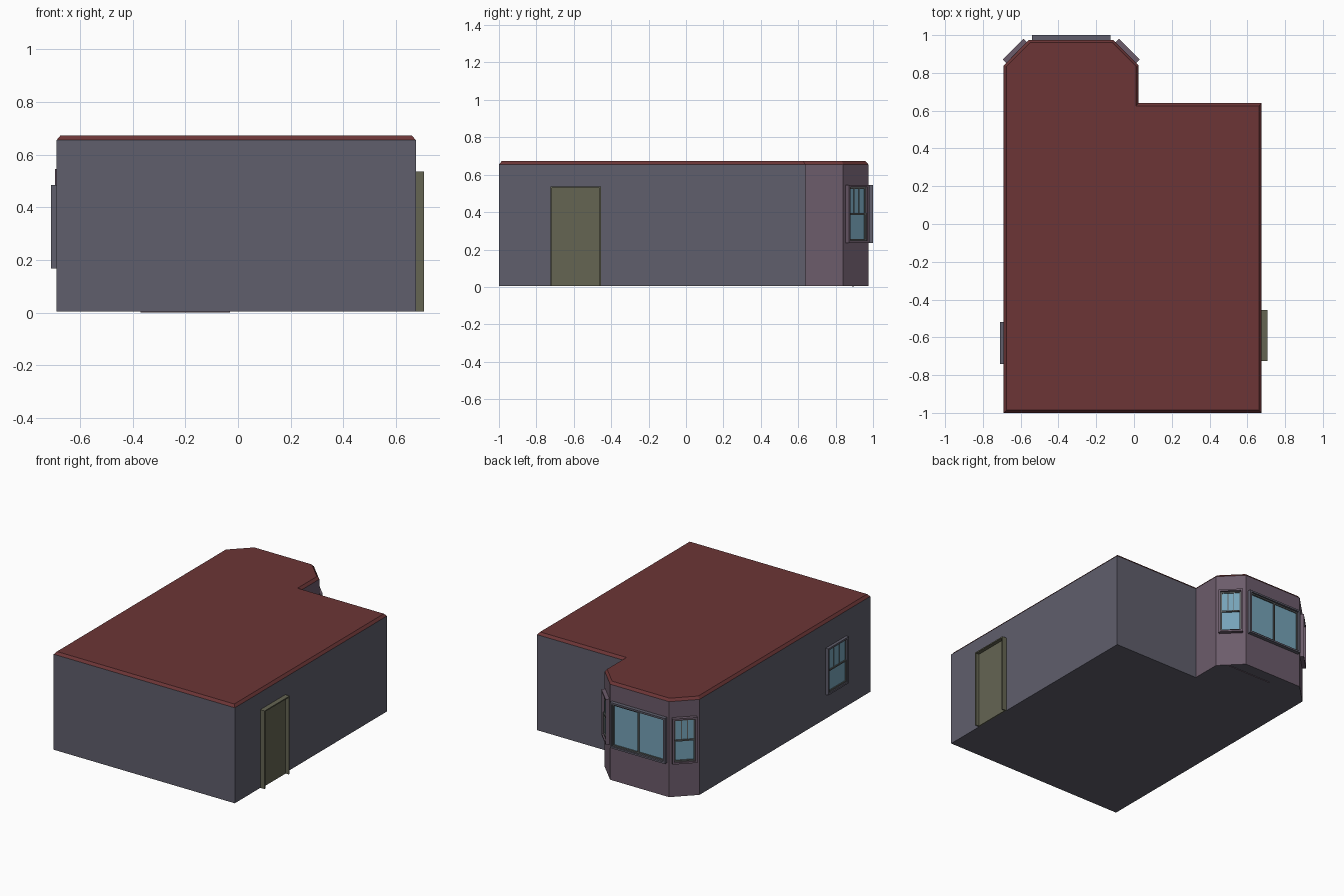
import bpy, bmesh
from math import radians, sqrt
from mathutils import Matrix, Vector

if "Cube" in bpy.data.objects:
    bpy.data.objects.remove(bpy.data.objects["Cube"])


def material(name, rgb):
    m = bpy.data.materials.new(name)
    m.diffuse_color = (*rgb, 1)
    m.use_nodes = True
    m.node_tree.nodes["Principled BSDF"].inputs["Base Color"].default_value = m.diffuse_color
    return m


WALL = material("blue_grey_wall", (0.115, 0.113, 0.150))
BAY = material("mauve_wall", (0.150, 0.106, 0.146))
ROOF = material("red_roof", (0.150, 0.036, 0.037))
DOOR = material("olive", (0.130, 0.130, 0.086))
SASH = material("sash_grey", (0.105, 0.115, 0.115))
GLASS = material("glass", (0.180, 0.365, 0.480))


def finish(bm, name, *mats):
    me = bpy.data.meshes.new(name)
    bmesh.ops.recalc_face_normals(bm, faces=bm.faces)
    bm.to_mesh(me)
    bm.free()
    ob = bpy.data.objects.new(name, me)
    for m in mats:
        me.materials.append(m)
    bpy.context.collection.objects.link(ob)
    return ob


def prism(name, pts, z0, z1, mats, alt_sides=(), inset=0):
    """Extrude a footprint; alt_sides get the second material, inset shrinks the top."""
    bm = bmesh.new()
    low = [bm.verts.new((x, y, z0)) for x, y in pts]
    n, top = len(pts), []
    for i in range(n):
        p, a, b = Vector(pts[i]), Vector(pts[i - 1]), Vector(pts[(i + 1) % n])
        d1, d2 = (p - a).normalized(), (b - p).normalized()
        n1, n2 = Vector((-d1.y, d1.x)), Vector((-d2.y, d2.x))
        q = p + (n1 + n2) * inset / (1 + n1.dot(n2))
        top.append(bm.verts.new((q.x, q.y, z1)))
    bm.faces.new(low[::-1])
    bm.faces.new(top)
    for i in range(n):
        j = (i + 1) % n
        f = bm.faces.new((low[i], low[j], top[j], top[i]))
        f.material_index = int(i in alt_sides)
    return finish(bm, name, *mats)


def boxes(name, items, mat, place):
    """Boxes given as (u0, u1, out0, out1, z0, z1) in wall space: +y points outward."""
    bm = bmesh.new()
    for u0, u1, d0, d1, z0, z1 in items:
        m = Matrix.Translation(((u0 + u1) / 2, (d0 + d1) / 2, (z0 + z1) / 2))
        s = Matrix.Diagonal((u1 - u0, d1 - d0, z1 - z0, 1))
        bmesh.ops.create_cube(bm, size=1, matrix=m @ s)
    ob = finish(bm, name, mat)
    ob.matrix_world = place
    return ob


def ring(u0, u1, d0, d1, z0, z1, t, bottom=True):
    """Rectangular frame of bar width t."""
    b = z0 + t if bottom else z0
    out = [(u0, u0 + t, d0, d1, z0, z1), (u1 - t, u1, d0, d1, z0, z1),
           (u0 + t, u1 - t, d0, d1, z1 - t, z1)]
    if bottom:
        out.append((u0 + t, u1 - t, d0, d1, z0, b))
    return out


def window(name, x, y, turn, w, z0, z1, depth, mat, sliding=False):
    place = Matrix.Translation((x, y, 0)) @ Matrix.Rotation(radians(turn), 4, 'Z')
    t, s, h = 0.012, 0.009, w / 2
    boxes(name + "_frame", ring(-h, h, -0.005, depth, z0, z1, t), mat, place)
    a, b, c, d = -h + t, h - t, z0 + t, z1 - t
    mid = (c + d) / 2
    if sliding:      # two panes side by side
        bars = (ring(a, s / 2, 0, depth * .45, c, d, s)
                + ring(-s / 2, b, 0, depth * .6, c, d, s))
    else:            # upper sash with glazing bars over a plain lower sash
        bars = (ring(a, b, 0, depth * .6, c, mid + s / 2, s)
                + ring(a, b, 0, depth * .45, mid - s / 2, d, s))
        for k in (1, 2):
            u = a + s + (b - a - 2 * s) * k / 3
            bars.append((u - .002, u + .002, 0, depth * .3, mid, d - s))
    boxes(name + "_sashes", bars, SASH, place)
    boxes(name + "_glass", [(a, b, -0.003, depth * .22, c, d)], GLASS, place)


# House body with the chamfered bay at the back
plan = [(-0.69, -1), (0.676, -1), (0.676, 0.64), (0.025, 0.64), (0.025, 0.84),
        (-0.11, 0.975), (-0.555, 0.975), (-0.69, 0.84)]
prism("house_walls", plan, 0.004, 0.655, (WALL, BAY), alt_sides=(3, 4, 5, 6))
prism("roof", plan, 0.655, 0.672, (ROOF,), inset=0.014)
boxes("bay_footing", [(-0.37, -0.03, 0.89, 0.895, 0, 0.005)], BAY, Matrix())

# Bay windows: wide one at the back, a narrow one on each chamfer
window("bay_back_window", -0.3325, 0.975, 0, 0.415, 0.235, 0.545, 0.025, WALL, True)
for side, x, turn in (("right", -0.0425, -45), ("left", -0.6225, 45)):
    window(f"bay_{side}_window", x, 0.9075, turn, 0.155, 0.235, 0.545, 0.025, BAY)

# Side window in the left wall
window("left_wall_window", -0.69, -0.63, 90, 0.22, 0.168, 0.485, 0.02, WALL)

# Door in the right wall: protruding casing and recessed leaf
at = Matrix.Translation((0.676, -0.59, 0)) @ Matrix.Rotation(radians(-90), 4, 'Z')
boxes("door_frame", ring(-0.135, 0.135, -0.005, 0.032, 0.004, 0.537, 0.008, False), DOOR, at)
boxes("door_leaf", [(-0.127, 0.127, -0.005, 0.008, 0.004, 0.529)], DOOR, at)
